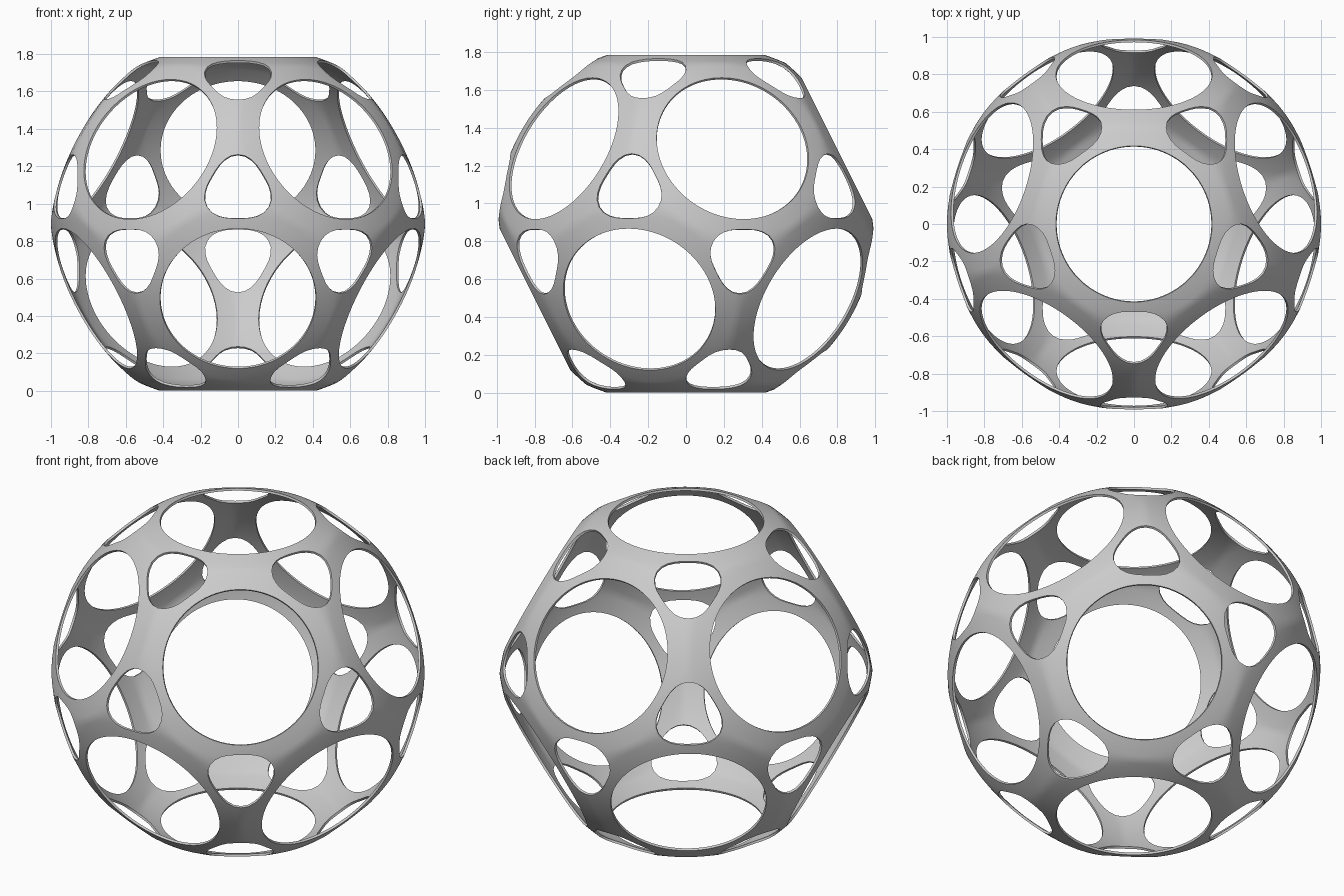
import bpy, bmesh
from math import radians, sin, cos, acos, atan
from mathutils import Vector
from itertools import combinations

if "Cube" in bpy.data.objects:
    bpy.data.objects.remove(bpy.data.objects["Cube"])

RIM = radians(25.1)          # angular radius of the twelve round openings
R_RIM, R_EDGE = 0.985, 1.0   # shell radius at the rims and at the strut middles
CZ = R_RIM * cos(RIM)        # height of the centre
THICK = 0.013
N, ROWS = 5, 5

# Directions of the dodecahedron's faces, edges and corners
el = atan(0.5)
faces = [Vector((0, 0, 1))]
for k in range(5):
    a = radians(90 + 72 * k)
    faces.append(Vector((cos(a) * cos(el), sin(a) * cos(el), sin(el))))
faces += [-f for f in faces]
near = lambda a, b: a.dot(b) > 0.4
edges = [((a + b).normalized(), (a, b)) for a, b in combinations(faces, 2) if near(a, b)]
corners = [((a + b + c).normalized(), (a, b, c)) for a, b, c in combinations(faces, 3)
           if near(a, b) and near(b, c) and near(a, c)]


def toward(center, target):
    return (target - center * target.dot(center)).normalized()


def arc(center, u, angle):
    return center * cos(angle) + u * sin(angle)


def sweep(center, a, b, count, radius):
    """Points round a centre, from the direction of a to the direction of b."""
    ua, ub = toward(center, a), toward(center, b)
    total = acos(max(-1, min(1, ua.dot(ub))))
    w = (ub - ua * ua.dot(ub)).normalized()
    pts = []
    for i in range(count + 1):
        t = total * i / count
        pts.append(arc(center, ua * cos(t) + w * sin(t), radius(t)))
    return pts


def place(d):
    """Put a direction on the shell, which bulges slightly along the struts."""
    f = max(d.dot(n) for n in faces)
    t = max(0, min(1, (cos(RIM) - f) / (cos(RIM) - 0.8507)))
    return d * (R_RIM + (R_EDGE - R_RIM) * t) + Vector((0, 0, CZ))


# Rounded-triangle corner opening, pointing along the struts
def corner_hole(t):
    return radians(10.05 + 0.95 * cos(3 * t))


# One patch per mirror domain, between round opening, corner opening and strut middle
bm = bmesh.new()
for v, vf in corners:
    for e, ef in edges:
        if not all(f in vf for f in ef):
            continue
        for f in ef:
            hole = sweep(v, e, f, N, corner_hole)
            outer = [e.lerp(hole[0], i / N).normalized() for i in range(N)] + hole
            inner = sweep(f, e, v, 2 * N, lambda t: RIM)
            flip = f.cross(e).dot(v) > 0
            grid = [[bm.verts.new(place(p.lerp(q, r / ROWS).normalized()))
                     for r in range(ROWS + 1)] for p, q in zip(inner, outer)]
            for i in range(2 * N):
                for r in range(ROWS):
                    quad = [grid[i][r], grid[i][r + 1], grid[i + 1][r + 1], grid[i + 1][r]]
                    bm.faces.new(quad if flip else quad[::-1])
bmesh.ops.remove_doubles(bm, verts=bm.verts, dist=0.0005)
bmesh.ops.recalc_face_normals(bm, faces=bm.faces)
# Make sure the surface faces outward
bm.faces.ensure_lookup_table()
f0 = bm.faces[0]
f0.normal_update()
if f0.normal.dot(f0.calc_center_median() - Vector((0, 0, CZ))) < 0:
    bmesh.ops.reverse_faces(bm, faces=bm.faces)

mesh = bpy.data.meshes.new("perforated_ball")
bm.to_mesh(mesh)
bm.free()
ball = bpy.data.objects.new("perforated_ball", mesh)
bpy.context.collection.objects.link(ball)

# Thin shell wall
wall = ball.modifiers.new("wall", 'SOLIDIFY')
wall.thickness = THICK
wall.offset = -1
bpy.context.view_layer.objects.active = ball
ball.select_set(True)
bpy.ops.object.modifier_apply(modifier="wall")
bpy.ops.object.shade_smooth_by_angle(angle=radians(35))
